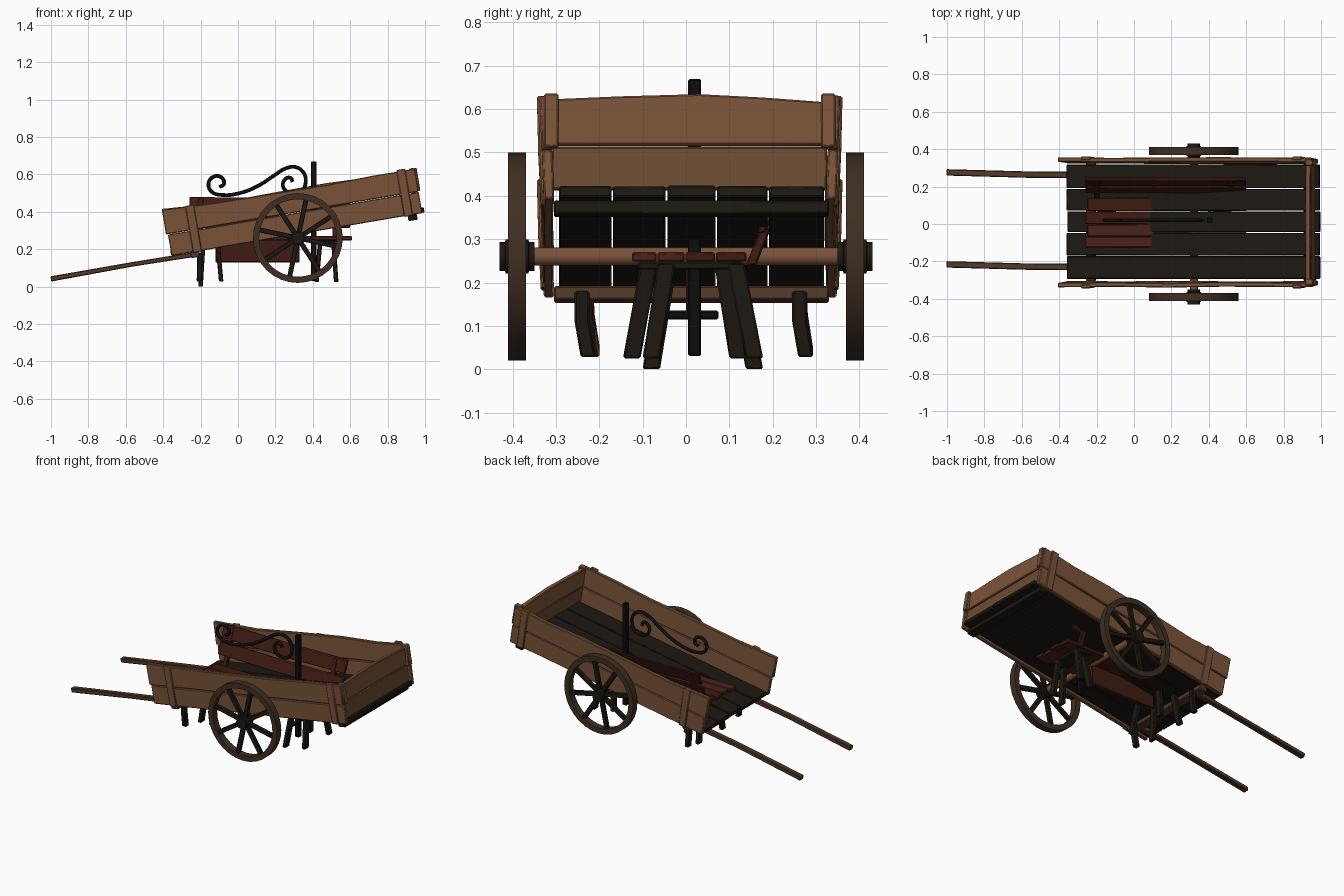
import bpy, bmesh, math, random
from mathutils import Matrix, Vector

if "Cube" in bpy.data.objects:
    bpy.data.objects.remove(bpy.data.objects["Cube"])
random.seed(4)

def mat(name, c):
    m = bpy.data.materials.new(name)
    m.diffuse_color = (*c, 1)
    m.use_nodes = True
    m.node_tree.nodes["Principled BSDF"].inputs["Base Color"].default_value = m.diffuse_color
    return m

WOOD = mat("brown_wood", (0.20, 0.088, 0.04))
TAIL = mat("tail_wood", (0.15, 0.07, 0.03))
POLE = mat("pole_wood", (0.085, 0.04, 0.02))
RIM = mat("rim_wood", (0.05, 0.028, 0.016))
DARK = mat("dark_wood", (0.012, 0.009, 0.006))
RED = mat("red_wood", (0.05, 0.011, 0.006))
SIGN = mat("sign_red", (0.07, 0.016, 0.011))
IRON = mat("iron", (0.004, 0.004, 0.004))

# The cart bed frame: origin above the axle, nose up at +x
BED = Matrix.Translation((0.32, 0, 0.28)) @ Matrix.Rotation(math.radians(-9.65), 4, 'Y')
WORLD = Matrix.Identity(4)

def finish(name, bm, m, frame=WORLD, bevel=0.0):
    bmesh.ops.recalc_face_normals(bm, faces=bm.faces)
    bm.transform(frame)
    me = bpy.data.meshes.new(name)
    bm.to_mesh(me)
    bm.free()
    ob = bpy.data.objects.new(name, me)
    bpy.context.collection.objects.link(ob)
    me.materials.append(m)
    if bevel:
        b = ob.modifiers.new("bevel", 'BEVEL')
        b.width = bevel
        b.segments = 1
    bpy.ops.object.select_all(action='DESELECT')
    ob.select_set(True)
    bpy.context.view_layer.objects.active = ob
    bpy.ops.object.shade_smooth_by_angle(angle=math.radians(30))
    return ob

def loft(name, rings, m, frame=WORLD, bevel=0.004):
    bm = bmesh.new()
    vs = [[bm.verts.new(p) for p in r] for r in rings]
    for a, b in zip(vs, vs[1:]):
        n = len(a)
        for i in range(n):
            bm.faces.new((a[i], a[(i+1) % n], b[(i+1) % n], b[i]))
    bm.faces.new(vs[0])
    bm.faces.new(vs[-1])
    return finish(name, bm, m, frame, bevel)

def box(name, x0, x1, y0, y1, z0, z1, m, frame=WORLD, bevel=0.004):
    rings = [[(x, y0, z0), (x, y1, z0), (x, y1, z1), (x, y0, z1)] for x in (x0, x1)]
    return loft(name, rings, m, frame, bevel)

def post(name, pts, sx, sy, m, frame=WORLD):
    """Upright stick through pts with a horizontal rectangular section."""
    rings = [[(x-sx, y-sy, z), (x+sx, y-sy, z), (x+sx, y+sy, z), (x-sx, y+sy, z)]
             for x, y, z in pts]
    return loft(name, rings, m, frame)

def lathe(name, prof, centre, m, n=20, closed=False):
    """Profile of (radius, y) spun around the y axis."""
    bm = bmesh.new()
    vs = [[bm.verts.new((centre[0] + r*math.cos(2*math.pi*i/n), centre[1] + y,
                         centre[2] + r*math.sin(2*math.pi*i/n))) for i in range(n)] for r, y in prof]
    for a, b in zip(vs, vs[1:] + vs[:1] if closed else vs[1:]):
        for i in range(n):
            bm.faces.new((a[i], a[(i+1) % n], b[(i+1) % n], b[i]))
    if not closed:
        bm.faces.new(vs[0])
        bm.faces.new(vs[-1])
    return finish(name, bm, m)

# Floor planks with thin gaps
edges = [-0.295, -0.17, -0.045, 0.07, 0.19, 0.32]
for a, b in zip(edges, edges[1:]):
    j = random.uniform(-0.008, 0.008)
    box("floor_plank", -0.68 + j, 0.688 + j/3, a + 0.002, b - 0.002, 0.002, 0.03 + j/3, DARK, BED)
for u in (-0.56, 0.62):
    box("floor_crossbeam", u - 0.025, u + 0.025, -0.305, 0.33, -0.03, 0.002, POLE if u < 0 else DARK, BED)

# Side walls: two slightly wavy planks each, with vertical battens
for s, y in ((1, 0.333), (-1, -0.316)):
    for name, w0, w1, out in (("side_plank_lower", 0.0, 0.115, 0.0), ("side_plank_upper", 0.117, 0.24, 0.006)):
        rings = []
        for i, u in enumerate((-0.685, -0.4, -0.1, 0.2, 0.45, 0.675)):
            e = random.uniform(-0.006, 0.006)
            t = w1 + (e if out else 0) + (0.012 if i == 0 and out else 0)
            yc = y + s*(out + random.uniform(-0.003, 0.003))
            du = -0.01*(i == 0)*(out > 0)
            rings.append([(u+du, yc-0.012, w0), (u+du, yc+0.012, w0),
                          (u+du, yc+0.012+s*0.004, t), (u+du, yc-0.012+s*0.004, t)])
        loft(name, rings, WOOD, BED)
    for u in (-0.545, 0.60):
        loft("side_batten", [[(u-0.024, y+s*0.008, w), (u+0.024, y+s*0.008, w),
                              (u+0.024, y+s*o, w), (u-0.024, y+s*o, w)]
                             for w, o in ((-0.004, 0.019), (0.12, 0.025), (0.25, 0.028))], WOOD, BED)
    box("corner_post", 0.645, 0.685, y - s*0.022, y + s*0.012, 0.12, 0.245, WOOD, BED)

# Tail board, upper plank crowned in the middle
box("tail_board_lower", 0.64, 0.662, -0.31, 0.325, 0.025, 0.124, TAIL, BED)
loft("tail_board_upper", [[(0.637, y, 0.128), (0.664, y, 0.128), (0.672, y, t), (0.645, y, t)]
     for y, t in ((-0.31, 0.234), (-0.15, 0.241), (0.03, 0.246), (0.18, 0.238), (0.325, 0.227))], WOOD, BED)

# Pull handles
for y in (0.262, -0.23):
    loft("handle", [[(u, y+d-0.017, w-h), (u, y+d+0.017, w-h), (u, y+d+0.017, w+h), (u, y+d-0.017, w+h)]
         for u, d, w, h in ((-1.342, 0.014, -0.014, 0.014), (-0.9, 0.002, -0.01, 0.012), (-0.55, 0, -0.014, 0.013))],
         POLE, BED)

# Prop legs under the front crossbeam
for y in (-0.24, 0.262):
    post("prop_leg", [(-0.205, y, 0.18), (-0.205, y, 0.11), (-0.207, y + 0.014, 0.028)], 0.014, 0.017, DARK)

# Axle and wheels
C = (0.32, 0, 0.26)
lathe("axle", [(0.021, -0.36), (0.021, 0.36)], C, WOOD, 12)
for s in (1, -1):
    c = (C[0], s*0.39, C[2])
    lathe("wheel_rim", [(0.207, -0.021), (0.24, -0.021), (0.24, 0.021), (0.207, 0.021)], c, RIM, 32, True)
    lathe("wheel_hub", [(0.033, -0.04), (0.033, -0.028), (0.039, -0.026), (0.039, 0.026),
                        (0.033, 0.028), (0.033, 0.04)], c, DARK, 16)
    for k in range(8):
        m = Matrix.Translation(c) @ Matrix.Rotation(math.radians(45*k + 12), 4, 'Y')
        box("wheel_spoke", 0.03, 0.213, -0.012, 0.012, -0.013, 0.013, DARK, m, 0.003)

# Bench sitting level inside the bed: seat slats, leaning back rest, splayed legs
for i, (a, b) in enumerate(((-0.125, -0.068), (-0.066, -0.003), (-0.001, 0.067), (0.069, 0.14))):
    box("bench_seat_slat", -0.26 + 0.01*(i % 2), 0.61 - 0.01*(i % 2), a, b, 0.248, 0.27, SIGN if i < 2 else RED)
for x in (-0.145, 0.47):
    box("bench_rail", x - 0.05, x + 0.05, -0.11, 0.13, 0.23, 0.249, DARK)
for x in (-0.2, 0.52):
    loft("bench_back_support", [[(x-0.015, y-0.012, z), (x+0.015, y-0.012, z),
                                 (x+0.015, y+0.012, z), (x-0.015, y+0.012, z)]
                                for y, z in ((0.15, 0.24), (0.19, 0.34), (0.235, 0.47))], RED)
for z0, z1 in ((0.315, 0.385), (0.405, 0.48)):
    y0, y1 = 0.165 + (z0-0.315)*0.4, 0.165 + (z1-0.315)*0.4
    loft("bench_back_slat", [[(x, y0, z0+d), (x, y0+0.018, z0+d), (x, y1+0.018, z1+d), (x, y1, z1+d)]
         for x, d in ((-0.26, 0), (0.15, -0.006), (0.6, 0))], RED)
for x, xt, feet, tops, zb in ((0.42, 0.44, (-0.125, 0.12), (-0.085, 0.085), 0.025),
                              (-0.09, -0.11, (-0.125, 0.12), (-0.085, 0.085), 0.028),
                              (0.525, 0.51, (-0.08, 0.158), (-0.045, 0.115), 0.025),
                              (-0.2, -0.185, (-0.08, 0.158), (-0.04, 0.11), 0.0)):
    for y, top in zip(feet, tops):
        post("bench_leg", [(xt, top, 0.245), (x, y, zb)], 0.012, 0.02, DARK)

# Signpost with hanging board
box("sign_post", 0.39, 0.42, 0.005, 0.035, 0.03, 0.67, IRON)
box("sign_board", -0.12, 0.33, 0.0, 0.03, 0.13, 0.25, RED)
box("sign_cross_bar", 0.395, 0.415, -0.045, 0.075, 0.115, 0.135, IRON)

# Wrought iron scroll
pts = [(-0.1, 0.532), (-0.075, 0.55), (-0.09, 0.585), (-0.13, 0.588), (-0.158, 0.55), (-0.14, 0.507),
       (-0.08, 0.49), (0.0, 0.498), (0.1, 0.535), (0.19, 0.592), (0.25, 0.63), (0.305, 0.64), (0.35, 0.61),
       (0.362, 0.56), (0.34, 0.512), (0.29, 0.5), (0.245, 0.525), (0.248, 0.57), (0.28, 0.582), (0.292, 0.56)]
cu = bpy.data.curves.new("iron_scroll", 'CURVE')
cu.dimensions = '3D'
cu.bevel_depth = 0.01
cu.bevel_resolution = 2
cu.use_fill_caps = True
cu.resolution_u = 5
sp = cu.splines.new('BEZIER')
sp.bezier_points.add(len(pts) - 1)
for bp, (x, z) in zip(sp.bezier_points, pts):
    bp.co = (x, 0.02, z)
    bp.handle_left_type = bp.handle_right_type = 'AUTO'
cu.materials.append(IRON)
bpy.context.collection.objects.link(bpy.data.objects.new("iron_scroll", cu))
